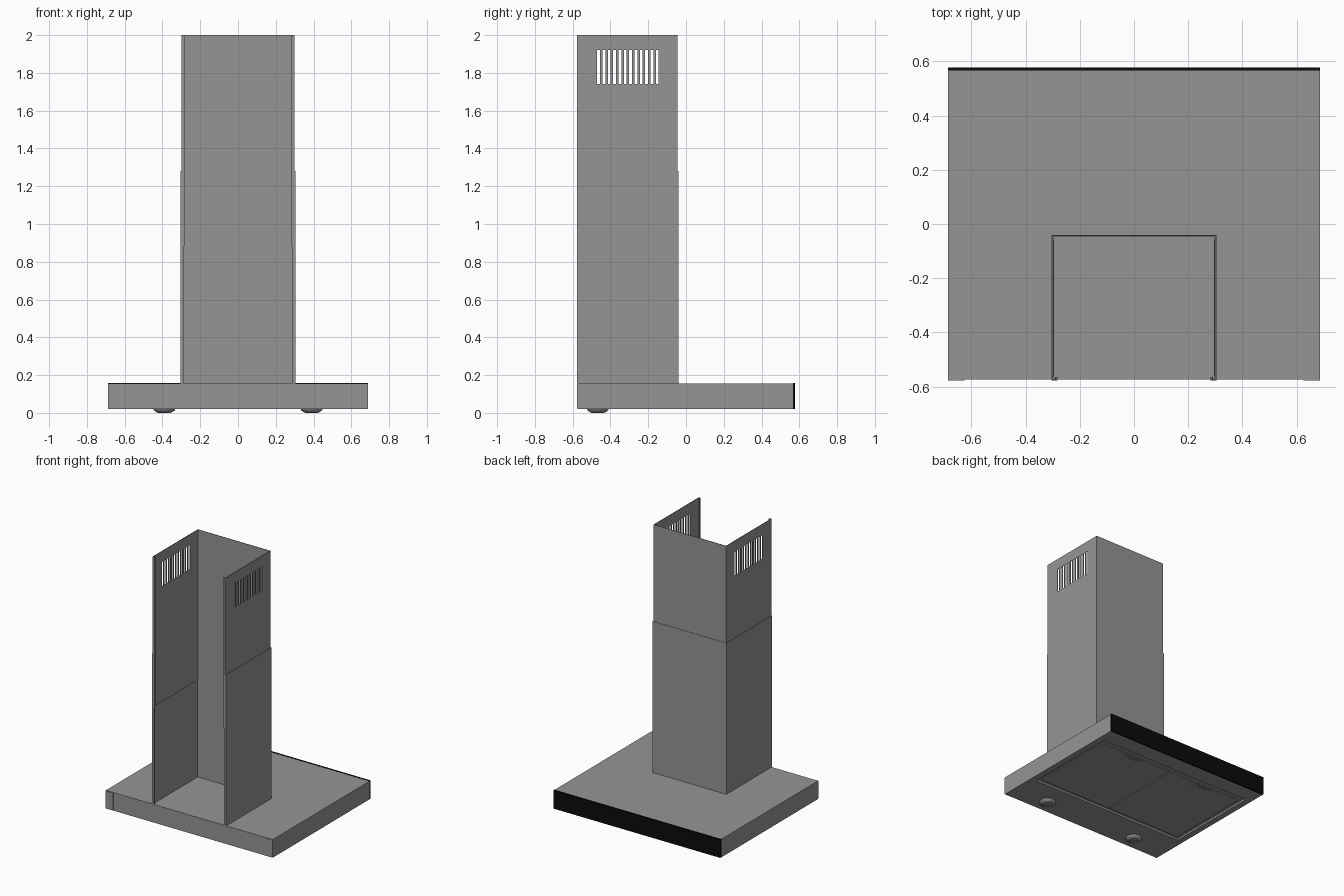
import bpy, bmesh, math
from mathutils import Vector

cube = bpy.data.objects.get("Cube")
if cube:
    bpy.data.objects.remove(cube, do_unlink=True)


def material(name, value):
    m = bpy.data.materials.new(name)
    m.use_nodes = True
    colour = (value, value, value, 1)
    m.diffuse_color = colour
    m.node_tree.nodes["Principled BSDF"].inputs["Base Color"].default_value = colour
    return m


steel = material("brushed grey steel", 0.30)
glass = material("black glass", 0.003)


def finish(bm, name, mat):
    mesh = bpy.data.meshes.new(name)
    bm.to_mesh(mesh)
    bm.free()
    obj = bpy.data.objects.new(name, mesh)
    bpy.context.collection.objects.link(obj)
    mesh.materials.append(mat)
    return obj


def box_mesh(lo, hi):
    bm = bmesh.new()
    lo, hi = Vector(lo), Vector(hi)
    bmesh.ops.create_cube(bm, size=1)
    for v in bm.verts:
        v.co = Vector([(lo[i] + hi[i]) / 2 + v.co[i] * (hi[i] - lo[i]) for i in range(3)])
    return bm


def box(name, lo, hi, mat=steel):
    return finish(box_mesh(lo, hi), name, mat)


def sleeve(name, half, back, levels, slots=()):
    """Folded sheet, open towards the front, with optional vent slots in its sides."""
    front = -0.577
    side = [(-half + 0.016, front + 0.012), (-half + 0.016, front), (-half, front)]
    side += [(-half, y) for y in slots] + [(-half, back)]
    path = side + [(-x, y) for x, y in reversed(side)]
    bm = bmesh.new()
    grid = [[bm.verts.new((x, y, z)) for z in levels] for x, y in path]
    for a, b in zip(grid, grid[1:]):
        for k in range(len(levels) - 1):
            y0, y1 = sorted((a[k].co.y, b[k].co.y))
            is_slot = y0 in starts(slots, a[0]) and k == 1 and y1 - y0 < 0.1
            if not is_slot:
                bm.faces.new((a[k], a[k + 1], b[k + 1], b[k]))
    obj = finish(bm, name, steel)
    mod = obj.modifiers.new("sheet thickness", "SOLIDIFY")
    mod.thickness = 0.004
    mod.offset = -1
    return obj


def starts(slots, vert):
    """Stored front edges of the slots, matched to mesh precision."""
    return {Vector((0, y, 0)).y for y in slots[::2]}


# Chimney: lower sleeve and narrower telescopic upper sleeve with vents
slot_edges = []
for i in range(12):
    y = -0.47 + i * 0.0282
    slot_edges += [y, y + 0.015]
sleeve("lower_chimney", 0.304, -0.041, [0.155, 1.28])
sleeve("upper_chimney", 0.299, -0.046, [0.88, 1.74, 1.92, 2.0], slot_edges)

# Canopy with a shallow recess underneath
bm = box_mesh((-0.687, -0.573, 0.02), (0.687, 0.566, 0.155))
bottom = min(bm.faces, key=lambda f: f.calc_center_median().z)
bmesh.ops.inset_region(bm, faces=[bottom], thickness=0.05)
for v in bottom.verts:
    v.co.x = math.copysign(0.64, v.co.x)
    v.co.y = 0.44 if v.co.y > 0 else -0.29
recess = bmesh.ops.extrude_face_region(bm, geom=[bottom])["geom"]
bmesh.ops.translate(bm, vec=(0, 0, 0.014), verts=[v for v in recess if isinstance(v, bmesh.types.BMVert)])
if bottom.is_valid:
    bmesh.ops.delete(bm, geom=[bottom], context="FACES")
bmesh.ops.recalc_face_normals(bm, faces=bm.faces)
finish(bm, "canopy", steel)

# Glass panel along the far edge
box("glass_panel", (-0.687, 0.566, 0.02), (0.687, 0.577, 0.157), glass)


def lamp(name, x, y):
    profile = [(0.058, 0.021), (0.055, 0.013), (0.042, 0.004), (0.032, 0), (0.027, 0.005)]
    bm = bmesh.new()
    n = 32
    rings = [[bm.verts.new((x + r * math.cos(t * math.tau / n), y + r * math.sin(t * math.tau / n), z))
              for t in range(n)] for r, z in profile]
    for a, b in zip(rings, rings[1:]):
        for t in range(n):
            bm.faces.new((a[t], a[t - 1], b[t - 1], b[t]))
    bm.faces.new(rings[-1])
    bmesh.ops.recalc_face_normals(bm, faces=bm.faces)
    obj = finish(bm, name, steel)
    bpy.ops.object.select_all(action="DESELECT")
    bpy.context.view_layer.objects.active = obj
    obj.select_set(True)
    bpy.ops.object.shade_smooth_by_angle(angle=math.radians(35))


for s, label in ((1, "left"), (-1, "right")):
    def pair(name, x0, x1, y0, y1, z0, z1):
        box(label + "_" + name, (min(s * x0, s * x1), y0, z0), (max(s * x0, s * x1), y1, z1))

    # Folded corner flange on the wall side
    pair("corner_flange", 0.625, 0.687, -0.577, -0.573, 0.022, 0.152)
    # Grease filter with its latch
    pair("filter", 0.004, 0.615, -0.268, 0.39, 0.027, 0.035)
    pair("filter_latch_plate", 0.24, 0.38, 0.335, 0.375, 0.024, 0.027)
    pair("filter_latch", 0.28, 0.34, 0.345, 0.365, 0.021, 0.024)
    lamp(label + "_lamp", s * 0.39, -0.467)
